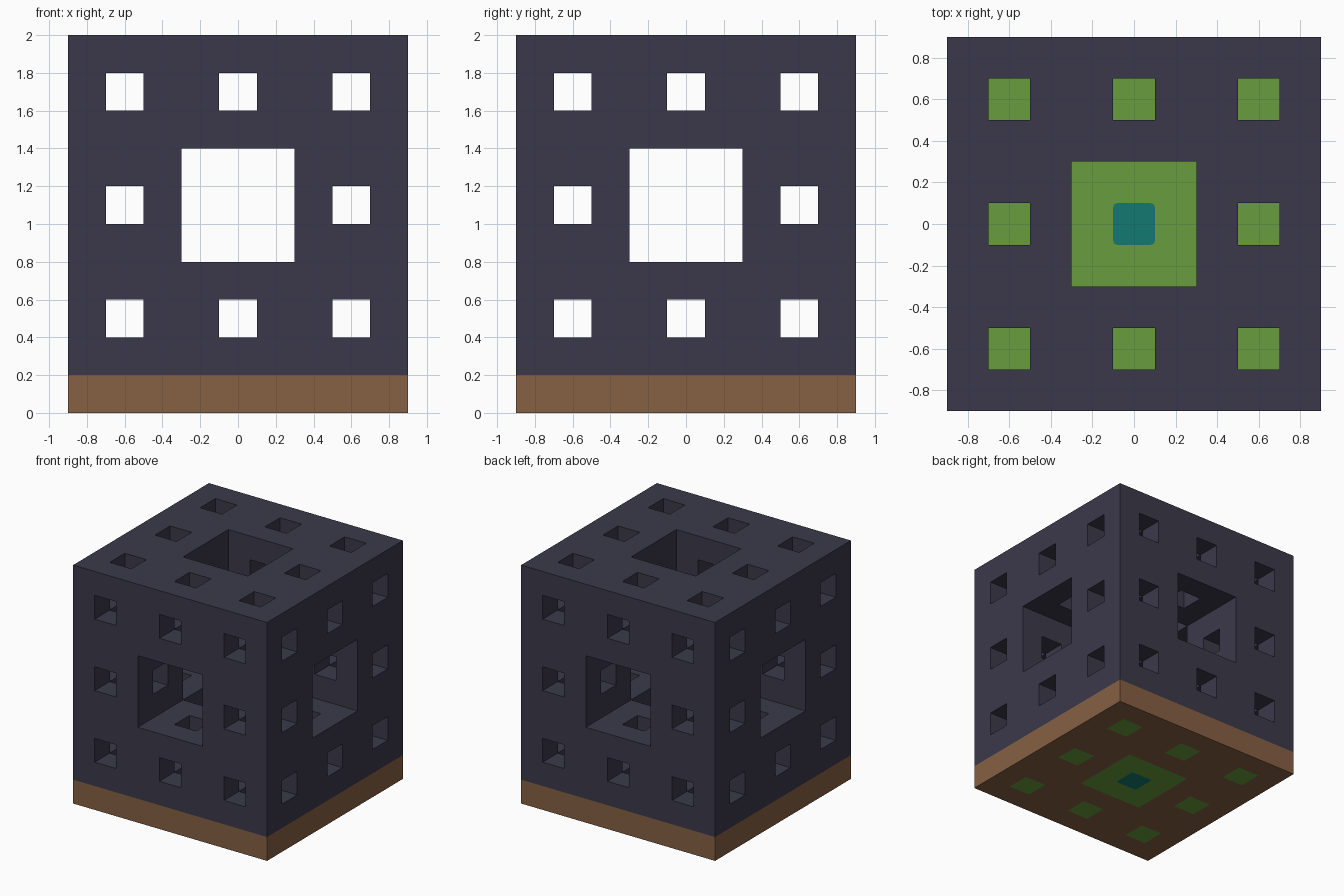
import bpy
import bmesh
import math
from mathutils import Vector

CELL = 0.2      # edge of one lattice cell
N = 9           # cells along each side
MID = N // 2
HALF = N * CELL / 2
ROUND = 0.02    # corner radius of the centre tile

cube = bpy.data.objects.get("Cube")
if cube:
    bpy.data.objects.remove(cube, do_unlink=True)


def make_material(name, rgb):
    """Flat material from 0-255 display values."""
    linear = [((c / 255 + 0.055) / 1.055) ** 2.4 for c in rgb] + [1.0]
    mat = bpy.data.materials.new(name)
    mat.use_nodes = True
    mat.diffuse_color = linear
    bsdf = next(n for n in mat.node_tree.nodes if n.type == "BSDF_PRINCIPLED")
    bsdf.inputs["Base Color"].default_value = linear
    bsdf.inputs["Roughness"].default_value = 0.9
    return mat


slate = make_material("dark slate", (59, 57, 74))
brown = make_material("earth brown", (134, 96, 67))
green = make_material("grass green", (104, 158, 62))
teal = make_material("deep teal", (20, 122, 113))


def is_hole(*cell):
    """A cell is open if two of its base-three digits are central at any scale."""
    cell = list(cell)
    for _ in range(2):
        if sum(c % 3 == 1 for c in cell) >= 2:
            return True
        cell = [c // 3 for c in cell]
    return False


def is_shaft(i, j):
    """True where a tunnel runs straight down through the whole lattice."""
    return all(is_hole(i, j, k) for k in range(N))


def solid(i, j, k):
    """Layer -1 is the ground, layers 0 to N-1 are the lattice."""
    if not (0 <= i < N and 0 <= j < N and -1 <= k < N):
        return False
    return k == -1 or not is_hole(i, j, k)


def point(i, j, k):
    return Vector((i * CELL - HALF, j * CELL - HALF, (k + 1) * CELL))


def rounded_tile(bm, corners, inner, outer):
    """Square split into a rounded tile and four corner fillets."""
    outline = []
    for n, corner in enumerate(corners):
        before = (corners[n - 1] - corner).normalized() * ROUND
        after = (corners[(n + 1) % 4] - corner).normalized() * ROUND
        centre = corner + before + after
        arc = []
        for step in range(5):
            a = math.pi / 2 * step / 4
            arc.append(bm.verts.new(centre - after * math.cos(a) - before * math.sin(a)))
        # The arc runs from the incoming edge to the outgoing edge
        arc.reverse()
        if (arc[0].co - corner).dot(before) < ROUND * ROUND / 2:
            arc.reverse()
        outline += arc
        bm.faces.new([bm.verts.new(corner)] + arc[::-1]).material_index = outer
    bm.faces.new(outline).material_index = inner


def build(name, layers, materials, pick):
    """Mesh the exposed faces of the solid cells in the given layers."""
    bm = bmesh.new()
    for k in layers:
        for i in range(N):
            for j in range(N):
                if not solid(i, j, k):
                    continue
                for axis in range(3):
                    for side in (0, 1):
                        beside = [i, j, k]
                        beside[axis] += 2 * side - 1
                        if solid(*beside):
                            continue
                        corners = []
                        for u, v in ((0, 0), (1, 0), (1, 1), (0, 1)):
                            c = [i, j, k]
                            c[axis] += side
                            c[(axis + 1) % 3] += u
                            c[(axis + 2) % 3] += v
                            corners.append(point(*c))
                        if not side:
                            corners.reverse()
                        if k == -1 and i == j == MID:
                            rounded_tile(bm, corners, 2, 1)
                        else:
                            face = bm.faces.new([bm.verts.new(c) for c in corners])
                            face.material_index = pick(i, j)
    bmesh.ops.remove_doubles(bm, verts=bm.verts, dist=0.0005)
    mesh = bpy.data.meshes.new(name)
    bm.to_mesh(mesh)
    bm.free()
    for mat in materials:
        mesh.materials.append(mat)
    obj = bpy.data.objects.new(name, mesh)
    bpy.context.collection.objects.link(obj)
    return obj


# Pierced cube with square tunnels at two scales
build("fractal_cube", range(N), [slate], lambda i, j: 0)

# Ground slab: grass under every vertical shaft, earth elsewhere
build("ground_slab", [-1], [brown, green, teal], lambda i, j: int(is_shaft(i, j)))
